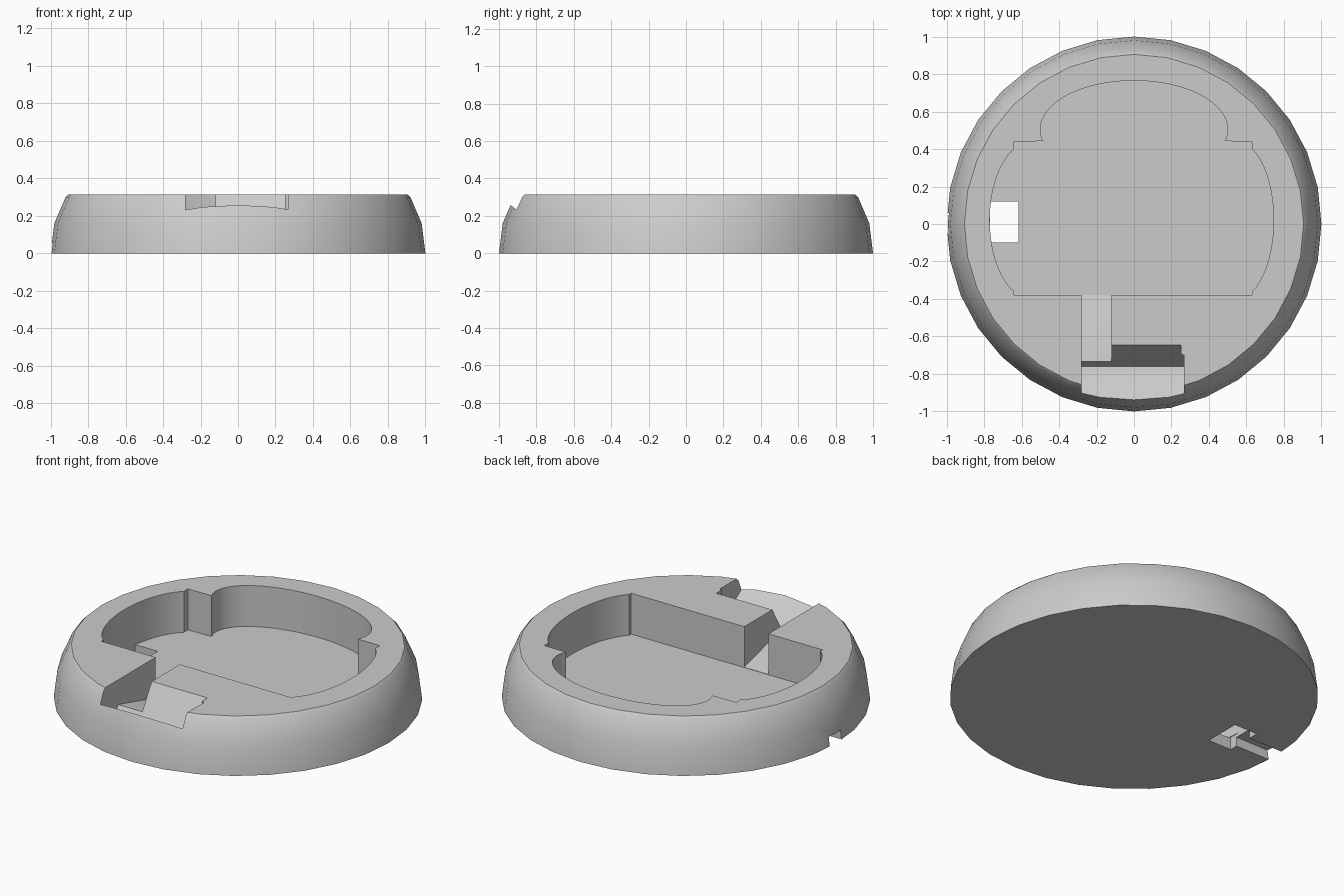
import bpy
import bmesh
from math import radians, sin, cos, pi
from mathutils import Vector

cube = bpy.data.objects.get("Cube")
if cube:
    bpy.data.objects.remove(cube, do_unlink=True)

grey = bpy.data.materials.new("plain grey")
grey.use_nodes = True
grey.diffuse_color = (0.6, 0.6, 0.6, 1)
grey.node_tree.nodes["Principled BSDF"].inputs["Base Color"].default_value = (0.6, 0.6, 0.6, 1)


def add_object(name, bm):
    bmesh.ops.recalc_face_normals(bm, faces=bm.faces)
    mesh = bpy.data.meshes.new(name)
    bm.to_mesh(mesh)
    bm.free()
    mesh.materials.append(grey)
    obj = bpy.data.objects.new(name, mesh)
    bpy.context.collection.objects.link(obj)
    return obj


def prism(name, points, offset):
    """Extrude a flat outline of 3D points along an offset."""
    bm = bmesh.new()
    face = bm.faces.new([bm.verts.new(p) for p in points])
    grown = bmesh.ops.extrude_face_region(bm, geom=[face])["geom"]
    verts = [v for v in grown if isinstance(v, bmesh.types.BMVert)]
    bmesh.ops.translate(bm, verts=verts, vec=Vector(offset))
    return add_object(name, bm)


def side_prism(name, profile, x0, x1):
    return prism(name, [(x0, y, z) for y, z in profile], (x1 - x0, 0, 0))


def box(name, x0, x1, y0, y1, z0, z1):
    return side_prism(name, [(y0, z0), (y1, z0), (y1, z1), (y0, z1)], x0, x1)


def arc(cx, cy, rx, ry, start, end, steps=24):
    angles = [radians(start + (end - start) * i / steps) for i in range(steps + 1)]
    return [(cx + rx * cos(a), cy + ry * sin(a)) for a in angles]


# Round base with curved side
SIDES = 32
bm = bmesh.new()
rings = []
for r, z in [(1, 0), (0.98, 0.16), (0.92, 0.3), (0.905, 0.315)]:
    rings.append([bm.verts.new((r * cos(2 * pi * i / SIDES), r * sin(2 * pi * i / SIDES), z))
                  for i in range(SIDES)])
for low, high in zip(rings, rings[1:]):
    for i in range(SIDES):
        j = (i + 1) % SIDES
        bm.faces.new((low[i], low[j], high[j], high[i]))
bm.faces.new(rings[0])
bm.faces.new(rings[-1])
base = add_object("round_base", bm)

# Pocket: rectangle with bowed sides and a rounded bay at the back
FLOOR = 0.07
outline = [(0.63, -0.38)]
outline += arc(0.545, 0.02, 0.2, 0.42, -65, 65)
outline += [(0.63, 0.44)]
outline += arc(0, 0.505, 0.5, 0.26, -14, 194, 40)
outline += [(-0.64, 0.44)]
outline += arc(-0.544, 0.02, 0.226, 0.42, 115, 245)
outline += [(-0.64, -0.38)]
cutters = [prism("pocket_cutter", [(x, y, FLOOR) for x, y in outline], (0, 0, 0.5))]

# Tilted slot at the front, with a narrow extension on one side
slot = [(-0.645, 0.5), (-0.645, 0.315), (-0.76, 0.123), (-0.775, 0.135), (-0.797, 0.165),
        (-0.872, 0.21), (-0.935, 0.255), (-1.1, 0.375), (-1.1, 0.5)]
cutters.append(side_prism("slot_cutter", slot, -0.28, 0.25))
edge = [(-0.7, 0.5), (-0.7, 0.223), (-0.76, 0.123)] + slot[3:]
cutters.append(side_prism("slot_edge_cutter", edge, 0.2, 0.267))

# Sloped ramp joining pocket and slot
ramp = [(-0.36, 0.5), (-0.36, 0.072), (-0.38, 0.072), (-0.733, 0.167), (-0.75, 0.167), (-0.75, 0.5)]
cutters.append(side_prism("ramp_cutter", ramp, -0.28, -0.12))

# Hole through the floor and cable groove beneath
cutters.append(box("hole_cutter", -0.768, -0.615, -0.1, 0.12, -0.1, 0.075))
cutters.append(box("groove_cutter", -1.1, -0.7, -0.05, 0.06, -0.1, 0.055))

# Carve the base, then drop the cutters
bpy.ops.object.select_all(action='DESELECT')
bpy.context.view_layer.objects.active = base
base.select_set(True)
for cutter in cutters:
    cutter.hide_render = True
    mod = base.modifiers.new(cutter.name, 'BOOLEAN')
    mod.operation = 'DIFFERENCE'
    mod.solver = 'EXACT'
    mod.object = cutter
    bpy.ops.object.modifier_apply(modifier=mod.name)
    bpy.data.objects.remove(cutter, do_unlink=True)

bpy.ops.object.shade_smooth_by_angle(angle=radians(30))
